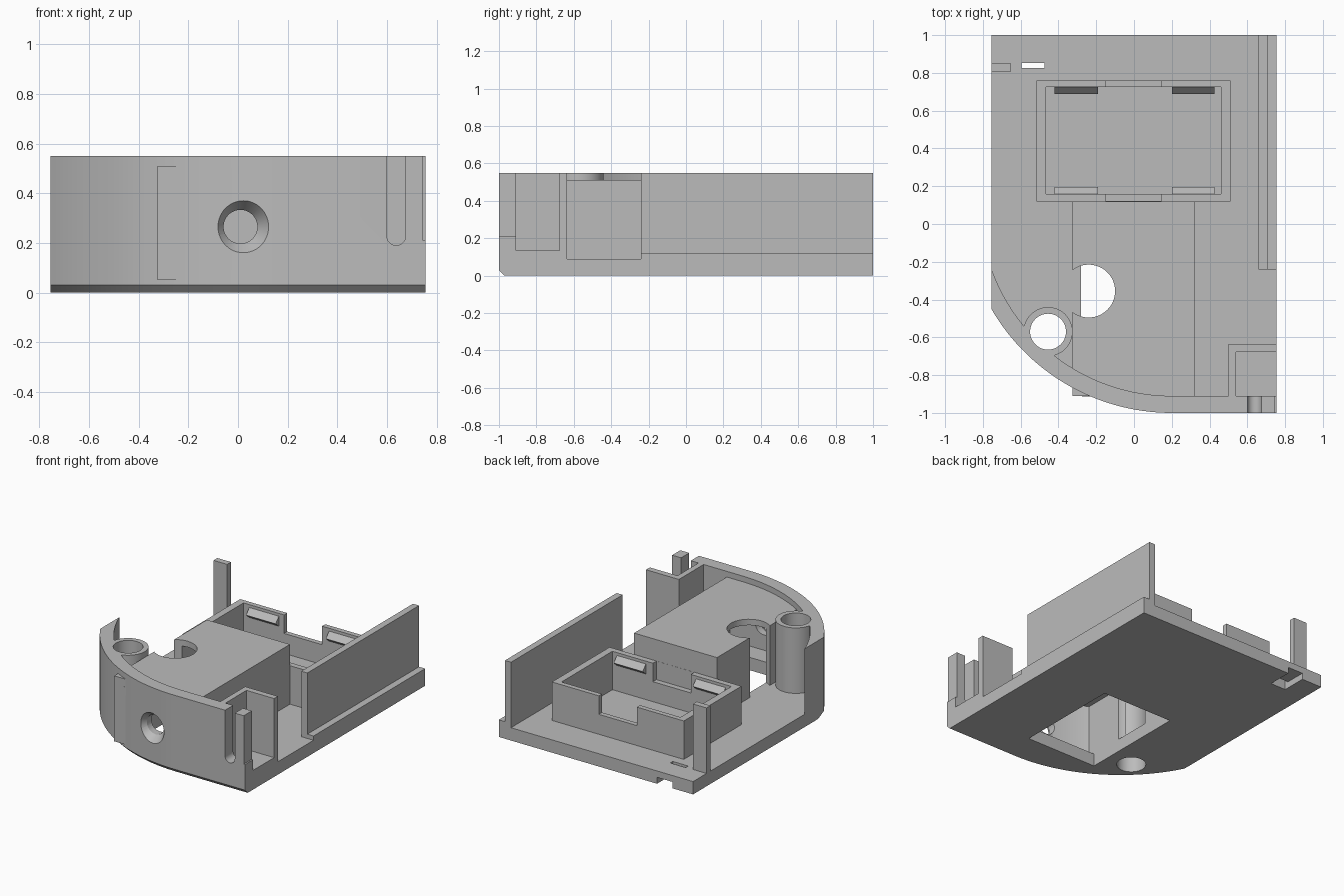
import bpy, bmesh, math
from mathutils import Matrix

if "Cube" in bpy.data.objects:
    bpy.data.objects.remove(bpy.data.objects["Cube"], do_unlink=True)

grey = bpy.data.materials.new("plain grey")
grey.use_nodes = True
grey.diffuse_color = (0.5, 0.5, 0.5, 1)
grey.node_tree.nodes["Principled BSDF"].inputs["Base Color"].default_value = (0.5, 0.5, 0.5, 1)

W, FLOOR, TOP = 0.755, 0.09, 0.55
R_OUT, R_IN = 1.104, 1.014
CX, CY = 0.2, 0.104


def finish(name, bm):
    bmesh.ops.recalc_face_normals(bm, faces=bm.faces)
    mesh = bpy.data.meshes.new(name)
    bm.to_mesh(mesh)
    bm.free()
    mesh.materials.append(grey)
    ob = bpy.data.objects.new(name, mesh)
    bpy.context.scene.collection.objects.link(ob)
    return ob


def loft(name, rings):
    """Join matching closed rings of points and cap both ends."""
    bm = bmesh.new()
    loops = [[bm.verts.new(p) for p in ring] for ring in rings]
    for a, b in zip(loops, loops[1:]):
        for i in range(len(a)):
            j = (i + 1) % len(a)
            bm.faces.new((a[i], a[j], b[j], b[i]))
    bm.faces.new(loops[0])
    bm.faces.new(loops[-1])
    return finish(name, bm)


def box(name, x0, x1, y0, y1, z0, z1):
    ring = [(x0, y0), (x1, y0), (x1, y1), (x0, y1)]
    return loft(name, [[(x, y, z) for x, y in ring] for z in (z0, z1)])


def rod(name, x, y, z, r0, r1, length, along_y=False):
    """Cylinder or cone starting at a point, going up or towards the back."""
    bm = bmesh.new()
    bmesh.ops.create_cone(bm, cap_ends=True, segments=48, radius1=r0, radius2=r1, depth=length,
                          matrix=Matrix.Translation((0, 0, length / 2)))
    if along_y:
        bm.transform(Matrix.Rotation(-math.pi / 2, 4, "X"))
    bm.transform(Matrix.Translation((x, y, z)))
    return finish(name, bm)


def cut(targets, cutters):
    for target in targets:
        for c in cutters:
            mod = target.modifiers.new("cut", "BOOLEAN")
            mod.operation, mod.solver, mod.object = "DIFFERENCE", "EXACT", c
            dg = bpy.context.evaluated_depsgraph_get()
            mesh = bpy.data.meshes.new_from_object(target.evaluated_get(dg))
            target.modifiers.clear()
            target.data = mesh
    for c in cutters:
        bpy.data.objects.remove(c, do_unlink=True)


def arc(radius, n=36):
    start, end = math.pi + math.acos((W + CX) / radius), 1.5 * math.pi
    return [(CX + radius * math.cos(start + (end - start) * i / n),
             CY + radius * math.sin(start + (end - start) * i / n)) for i in range(n + 1)]


# Floor plate with a chamfered lower front edge
def plate_ring(radius, z):
    pts = [(W, 1), (-W, 1)] + arc(radius) + [(W, CY - radius)]
    return [(x, y, z) for x, y in pts]


floor = loft("floor_plate", [plate_ring(R_OUT - 0.03, 0), plate_ring(R_OUT, 0.03),
                             plate_ring(R_OUT, FLOOR)])

# Curved front wall
profile = arc(R_OUT) + [(W, CY - R_OUT), (W, CY - R_IN)] + arc(R_IN)[::-1]
wall = loft("front_wall", [[(x, y, z) for x, y in profile] for z in (0.05, TOP)])

# Raised central housing, hollow and open underneath
housing = box("central_housing", -0.325, 0.32, -0.91, 0.12, 0.05, 0.51)
cut([housing], [box("cavity", -0.28, 0.275, -0.88, 0.075, 0, 0.468)])
cut([housing], [rod("round_notch", -0.24, -0.355, FLOOR, 0.14, 0.14, 0.6)])
cut([floor], [box("opening", -0.28, 0.275, -0.74, 0.03, -0.1, 0.3)])

# Screw boss with a through hole
boss = rod("screw_boss", -0.455, -0.57, 0.05, 0.13, 0.13, TOP - 0.05)
cut([boss, wall, floor], [rod("boss_hole", -0.455, -0.57, -0.1, 0.095, 0.095, 1)])

# Countersunk hole in the front
cut([wall, housing], [rod("front_hole", 0.01, -1.1, 0.265, 0.068, 0.068, 0.3, True)])
cut([wall, housing], [rod("countersink", 0.01, -1.01, 0.265, 0.122, 0.068, 0.08, True)])
rod("front_pin", -0.245, -0.912, 0.425, 0.03, 0.03, 0.05, True)

# Rounded cable slot and stepped corner of the front wall
cut([wall], [box("slot", 0.6, 0.675, -1.1, -0.85, 0.2275, 0.7)])
cut([wall], [rod("slot_end", 0.6375, -1.1, 0.2275, 0.0375, 0.0375, 0.25, True)])
cut([wall], [box("corner_step", 0.745, 0.8, -1.1, -0.85, 0.21, 0.7)])

# Corner pocket
box("pocket_side", 0.5, 0.54, -0.92, -0.635, 0.05, TOP)
box("pocket_back", 0.5, W, -0.677, -0.635, 0.05, TOP)
box("pocket_floor", 0.52, W, -0.92, -0.65, 0.05, 0.135)

# Long side wall on its ledge
box("side_ledge", 0.66, W, -0.24, 1, 0.05, 0.12)
box("side_wall", 0.66, 0.707, -0.24, 1, 0.05, TOP)

# Open tray with notched front and back walls
tray = box("tray_walls", -0.515, 0.51, 0.12, 0.76, 0.05, 0.36)
cut([tray], [box("tray_inside", -0.465, 0.46, 0.16, 0.725, 0, 0.6)])
cut([tray], [box("tray_notch", -0.15, 0.145, 0.121, 0.9, 0.23, 0.6)])

# Snap clips inside the tray
for wall_y, way, side in ((0.16, 1, "front"), (0.725, -1, "back")):
    for x0, x1, hand in ((-0.42, -0.19, "right"), (0.2, 0.425, "left")):
        section = [(wall_y, 0.34), (wall_y + way * 0.036, 0.3), (wall_y, 0.27)]
        loft("clip_" + side + "_" + hand, [[(x, y, z) for y, z in section] for x in (x0, x1)])

# Rear post and the strap slot beside it
box("rear_post", -W, -0.65, 0.807, 0.85, 0.05, TOP)
cut([floor], [box("strap_slot", -0.595, -0.475, 0.825, 0.853, -0.1, 0.3)])
cut([floor], [box("strap_channel", -0.595, -0.475, 0.84, 1.1, -0.1, 0.045)])

# Smooth curved faces, keep edges crisp
for ob in (floor, wall, housing, boss):
    ob.data.polygons.foreach_set("use_smooth", [True] * len(ob.data.polygons))
    ob.data.set_sharp_from_angle(angle=math.radians(25))
